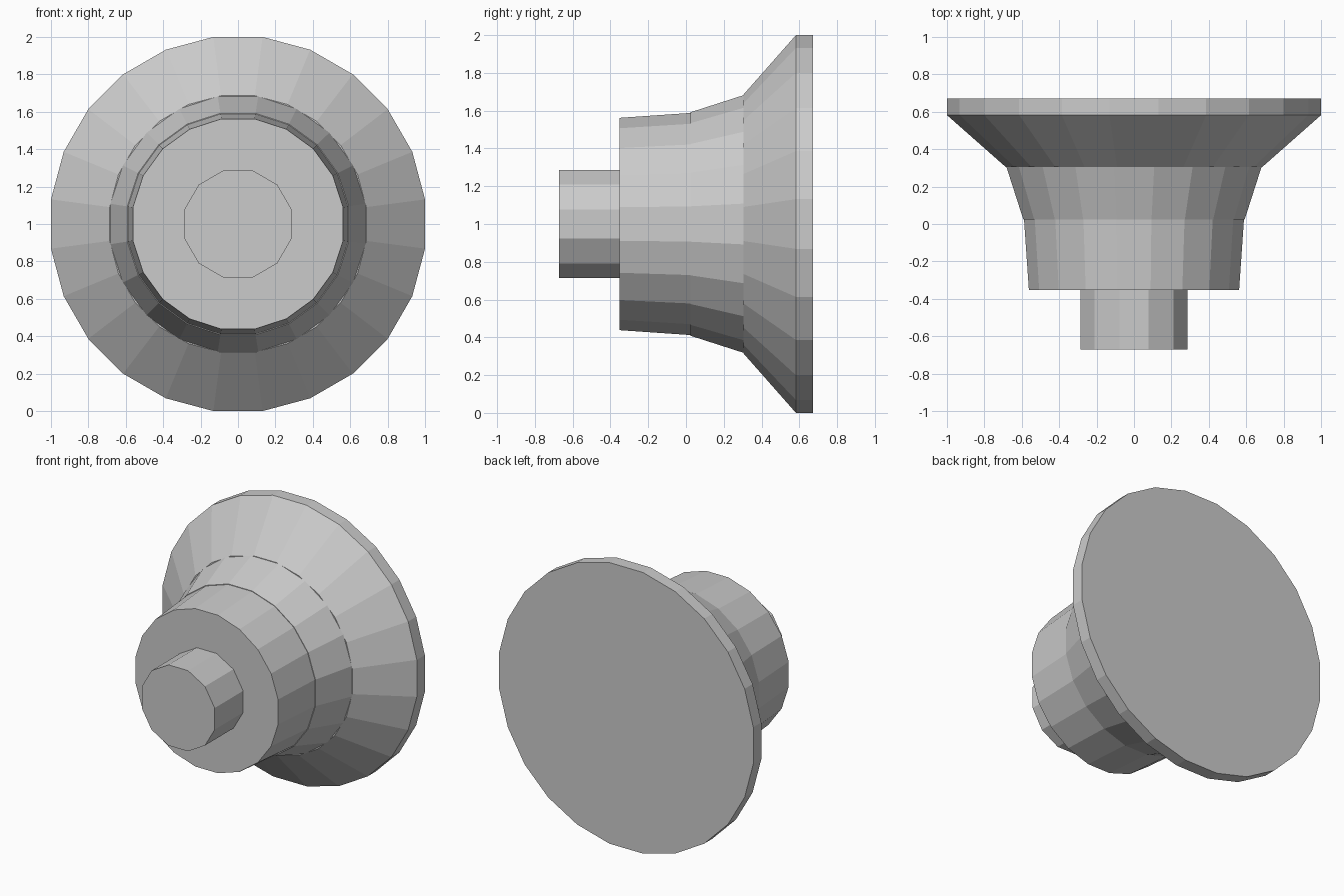
import bpy, bmesh
from math import pi, cos, sin

if "Cube" in bpy.data.objects:
    bpy.data.objects.remove(bpy.data.objects["Cube"])

CENTER_Z = 1.0


def turned_part(name, sides, profile):
    """Closed faceted solid turned around the y axis; profile is (y, half_width) pairs."""
    bm = bmesh.new()
    rings = []
    for y, half_width in profile:
        r = half_width / cos(pi / sides)  # flats sit at the half width
        rings.append([bm.verts.new((r * cos(a), y, CENTER_Z + r * sin(a)))
                      for a in ((i + 0.5) * 2 * pi / sides for i in range(sides))])
    for low, high in zip(rings, rings[1:]):
        for i in range(sides):
            j = (i + 1) % sides
            bm.faces.new((low[i], low[j], high[j], high[i]))
    bm.faces.new(rings[0])
    bm.faces.new(rings[-1])
    bmesh.ops.recalc_face_normals(bm, faces=bm.faces)
    mesh = bpy.data.meshes.new(name)
    bm.to_mesh(mesh)
    bm.free()
    obj = bpy.data.objects.new(name, mesh)
    bpy.context.collection.objects.link(obj)
    return obj


# Narrow front stem
turned_part("stem", 12, [(-0.672, 0.287), (-0.352, 0.287)])
# Slightly tapered body
turned_part("body", 20, [(-0.352, 0.562), (0.025, 0.588)])
# Flaring collar
turned_part("collar", 20, [(0.025, 0.592), (0.305, 0.682)])
# Wide flange with a flat rim at the back
turned_part("flange", 24, [(0.305, 0.686), (0.582, 1.0), (0.672, 1.0)])
